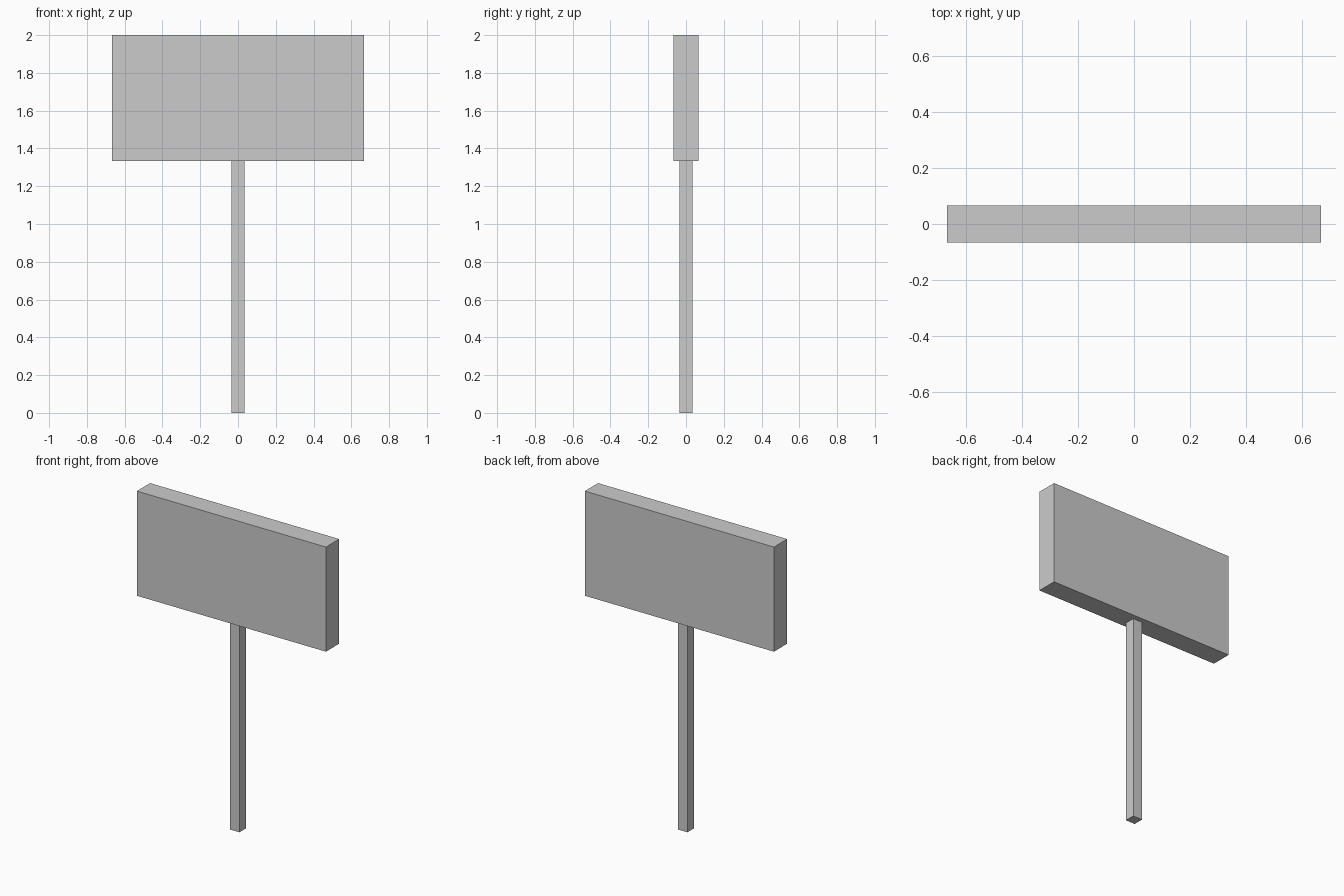
import bpy

if "Cube" in bpy.data.objects:
    bpy.data.objects.remove(bpy.data.objects["Cube"])


def box(name, size, z_bottom):
    """Axis-aligned box centred on x and y, resting at z_bottom."""
    sx, sy, sz = size
    bpy.ops.mesh.primitive_cube_add(size=1, location=(0, 0, z_bottom + sz / 2))
    obj = bpy.context.object
    obj.name = name
    obj.scale = size
    bpy.ops.object.transform_apply(location=True, rotation=False, scale=True)
    return obj


U = 2 / 30  # the model sits on a regular grid of this unit

# Slim square post
box("post", (U, U, 20 * U), 0)

# Thick sign board on top of the post
box("sign_board", (20 * U, 2 * U, 10 * U), 20 * U)
